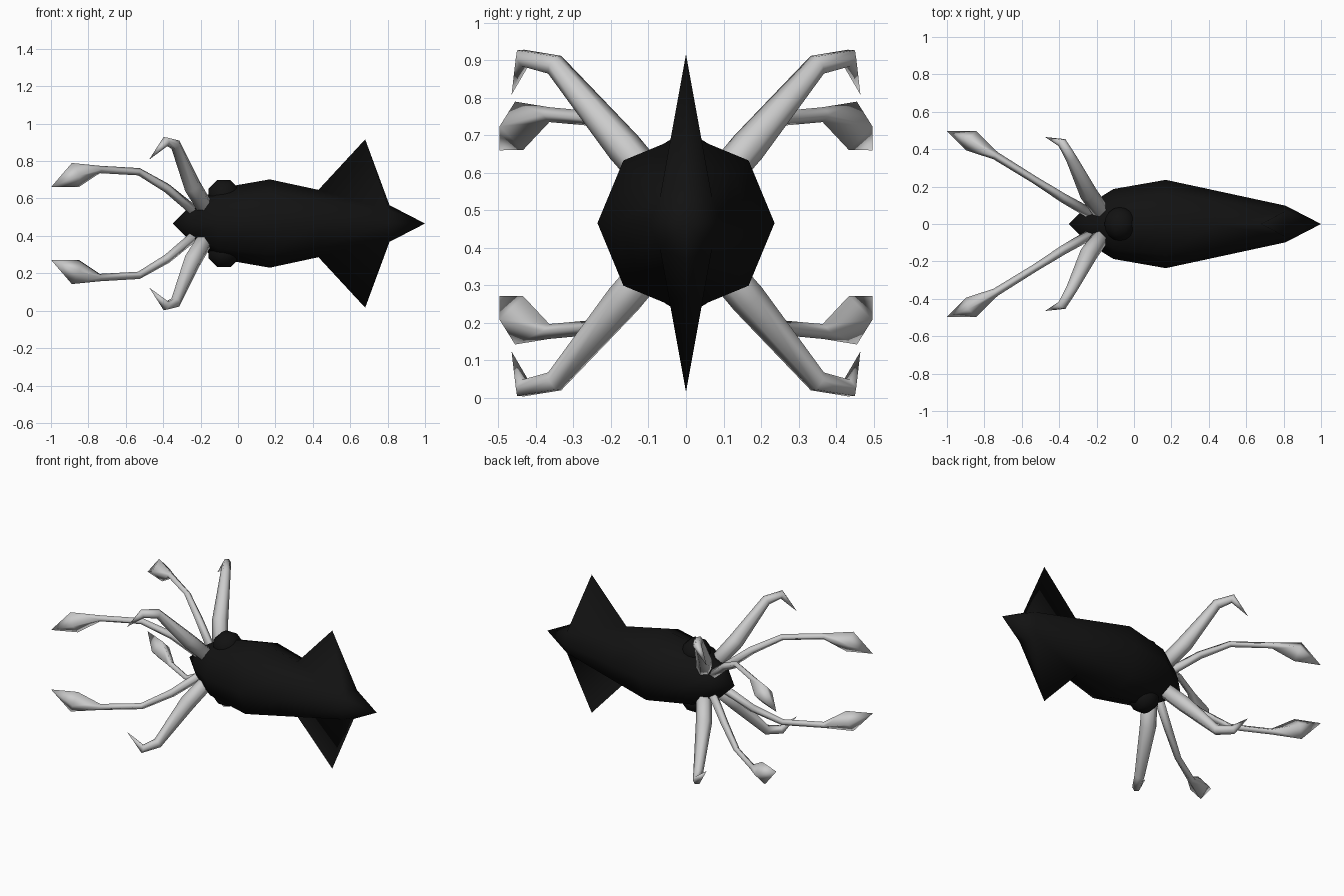
import bpy, bmesh
from math import cos, sin, pi
from mathutils import Vector, Matrix

if "Cube" in bpy.data.objects:
    bpy.data.objects.remove(bpy.data.objects["Cube"])

ZC = 0.466  # height of the body axis

black = bpy.data.materials.new("dark_skin")
black.diffuse_color = (0.006, 0.006, 0.006, 1)
black.use_nodes = True
black.node_tree.nodes["Principled BSDF"].inputs["Base Color"].default_value = black.diffuse_color


def finish(bm, name, mat=None):
    bmesh.ops.recalc_face_normals(bm, faces=bm.faces)
    for f in bm.faces:
        f.smooth = True
    me = bpy.data.meshes.new(name)
    bm.to_mesh(me)
    bm.free()
    ob = bpy.data.objects.new(name, me)
    bpy.context.collection.objects.link(ob)
    if mat:
        me.materials.append(mat)
    return ob


def bridge(bm, a, b, skip=()):
    n = len(a)
    for i in range(n):
        if i not in skip:
            bm.faces.new((a[i], a[(i + 1) % n], b[(i + 1) % n], b[i]))


def cap_point(bm, ring, co):
    tip = bm.verts.new(co)
    for i in range(len(ring)):
        bm.faces.new((ring[i], ring[(i + 1) % len(ring)], tip))


# Mantle and head: octagonal rings along x, fins pulled out of the rear section
bm = bmesh.new()
profile = [(-0.25, 0.10), (-0.11, 0.187), (0.17, 0.236), (0.43, 0.18), (0.81, 0.098)]
rings = [[bm.verts.new((x, r * sin(i * pi / 4), ZC + r * cos(i * pi / 4))) for i in range(8)]
         for x, r in profile]
for k in range(3):
    bridge(bm, rings[k], rings[k + 1])
a, b = rings[3], rings[4]
bridge(bm, a, b, skip=(7, 0, 3, 4))
for top, sz in ((0, 1), (4, -1)):
    fin_tip = bm.verts.new((0.68, 0, ZC + sz * 0.45))
    for side in ((top + 1) % 8, (top - 1) % 8):
        bm.faces.new((a[top], a[side], b[side]))
        bm.faces.new((a[top], b[side], fin_tip))
        bm.faces.new((fin_tip, b[side], b[top]))
cap_point(bm, rings[0], (-0.35, 0, ZC))
cap_point(bm, rings[4], (1.0, 0, ZC))
finish(bm, "body_with_fins", black)

# Eyes above and below the head
for sz, name in ((1, "upper_eye"), (-1, "lower_eye")):
    bm = bmesh.new()
    bmesh.ops.create_uvsphere(
        bm, u_segments=8, v_segments=8, radius=0.09,
        matrix=Matrix.Translation((-0.075, 0, ZC + sz * 0.15))
        @ Matrix.Rotation(pi / 2, 4, 'X') @ Matrix.Rotation(pi / 8, 4, 'Z'))
    finish(bm, name, black)


def tentacle(name, path, tip, sides, sy, sz):
    """path entries: centre, sideways radius, upright radius"""
    bm = bmesh.new()
    pts = [Vector(p[0]) for p in path] + [Vector(tip)]
    lateral = Vector((pts[-1].y - pts[0].y, pts[0].x - pts[-1].x, 0)).normalized()
    flip = lambda v: (v.x, v.y * sy, ZC + (v.z - ZC) * sz)
    prev = None
    for i, (c, w, h) in enumerate(path):
        t0 = (pts[i] - pts[i - 1]).normalized() if i else Vector()
        t = ((pts[i + 1] - pts[i]).normalized() + t0).normalized()
        u = (lateral - t * lateral.dot(t)).normalized()
        v = u.cross(t)
        ring = [bm.verts.new(flip(pts[i] + u * w * cos(2 * pi * k / sides)
                                  + v * h * sin(2 * pi * k / sides))) for k in range(sides)]
        if prev:
            bridge(bm, prev, ring)
        else:
            bm.faces.new(ring)
        prev = ring
    cap_point(bm, prev, flip(pts[-1]))
    return finish(bm, name)


# Long feeding arms with diamond clubs, and short hooked arms
long_path = [((-0.17, 0.02, 0.48), 0.03, 0.03),
             ((-0.38, 0.14, 0.655), 0.025, 0.025),
             ((-0.53, 0.235, 0.743), 0.02, 0.02),
             ((-0.74, 0.365, 0.755), 0.022, 0.02),
             ((-0.87, 0.445, 0.725), 0.058, 0.068)]
short_path = [((-0.15, 0.03, 0.51), 0.045, 0.045),
              ((-0.245, 0.165, 0.668), 0.048, 0.048),
              ((-0.335, 0.35, 0.888), 0.03, 0.03),
              ((-0.385, 0.435, 0.906), 0.026, 0.026)]
for sy, side in ((1, "left"), (-1, "right")):
    for sz, level in ((1, "upper"), (-1, "lower")):
        tentacle(f"{level}_{side}_long_arm", long_path, (-1.0, 0.497, 0.66), 4, sy, sz)
        tentacle(f"{level}_{side}_short_arm", short_path, (-0.475, 0.465, 0.808), 6, sy, sz)
